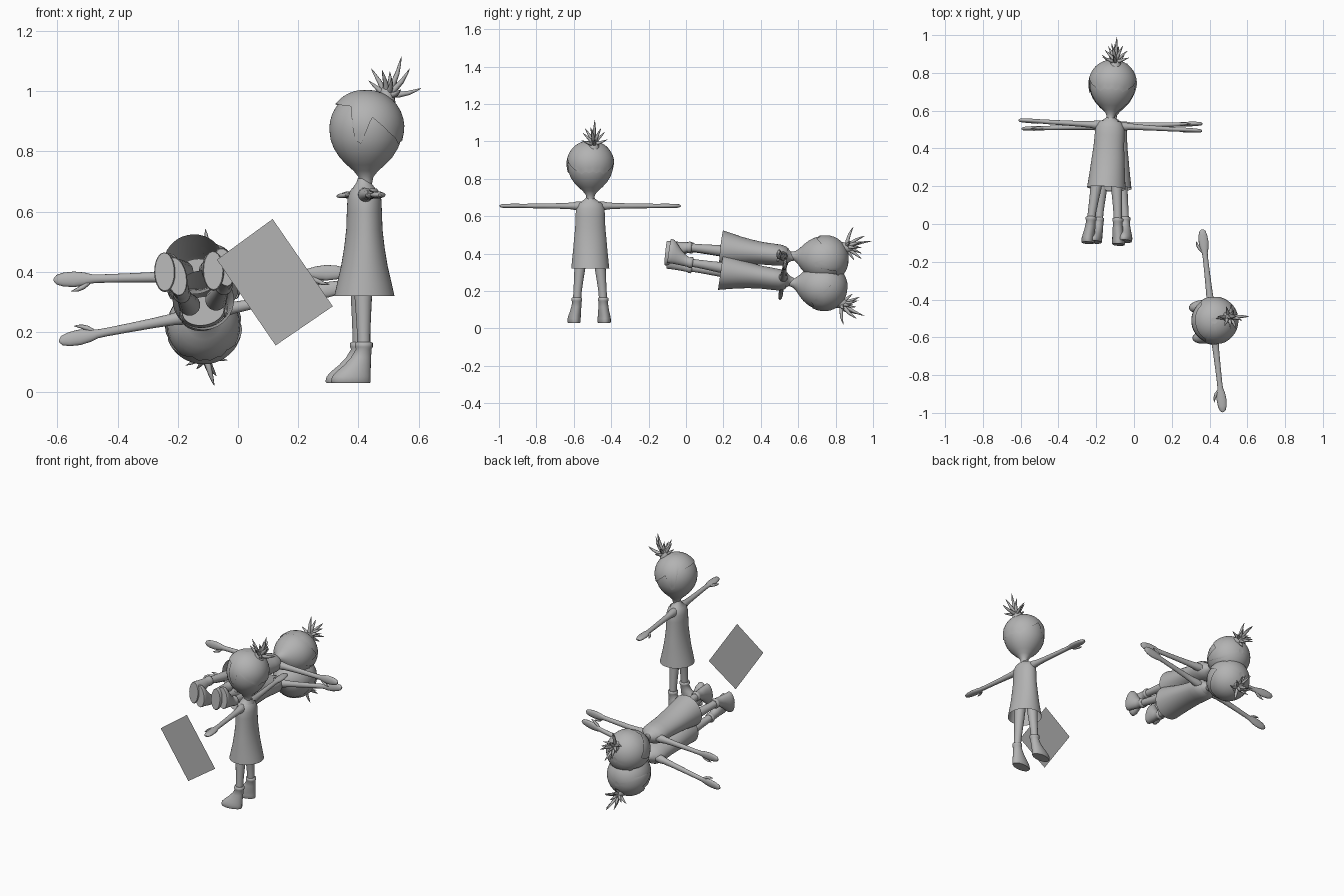
import bpy, bmesh, math
from mathutils import Vector, Matrix

if "Cube" in bpy.data.objects:
    bpy.data.objects.remove(bpy.data.objects["Cube"])

grey = bpy.data.materials.new("plain_grey")
grey.diffuse_color = (0.45, 0.45, 0.45, 1)
grey.use_nodes = True
grey.node_tree.nodes["Principled BSDF"].inputs["Base Color"].default_value = grey.diffuse_color


def make_mesh(name, rings, cap_start=True, cap_end=True):
    """Skin a list of equal-length point rings into one smooth surface."""
    bm = bmesh.new()
    rows = [[bm.verts.new(p) for p in ring] for ring in rings]
    n = len(rows[0])
    for a, b in zip(rows, rows[1:]):
        for i in range(n):
            j = (i + 1) % n
            bm.faces.new((a[i], a[j], b[j], b[i]))
    if cap_start:
        bm.faces.new(rows[0][::-1])
    if cap_end:
        bm.faces.new(rows[-1])
    bmesh.ops.recalc_face_normals(bm, faces=bm.faces)
    mesh = bpy.data.meshes.new(name)
    bm.to_mesh(mesh)
    bm.free()
    mesh.materials.append(grey)
    mesh.polygons.foreach_set("use_smooth", [len(p.vertices) == 4 for p in mesh.polygons])
    return mesh


def ring_z(cx, cy, z, rx, ry, n):
    return [(cx + rx * math.cos(2 * math.pi * i / n),
             cy + ry * math.sin(2 * math.pi * i / n), z) for i in range(n)]


def ring_x(x, cy, cz, ry, rz, n):
    return [(x, cy + ry * math.cos(2 * math.pi * i / n),
             cz + rz * math.sin(2 * math.pi * i / n)) for i in range(n)]


def lerp(table, t):
    for (a, va), (b, vb) in zip(table, table[1:]):
        if t <= b:
            return va + (vb - va) * max(0, (t - a) / (b - a))
    return table[-1][1]


def spike_rings(base, tip, r, bend):
    """Curved, tapering strand from base to tip."""
    base, tip = Vector(base), Vector(tip)
    q = (tip - base).to_track_quat('Z', 'Y')
    rings = []
    for t, s in ((0, .8), (.3, 1), (.6, .75), (.85, .4), (1, .06)):
        c = base.lerp(tip, t) + Vector(bend) * math.sin(math.pi * t)
        rings.append([c + q @ Vector((r * s * math.cos(a), r * s * math.sin(a), 0))
                      for a in (math.pi / 3 * k for k in range(6))])
    return rings


# The figure faces -y, is centred on its leg axis and has its soles at z = 0.03
parts = {}
HEAD_Y = .015
HEAD_LOW = [(.66, .026), (.69, .02), (.715, .025), (.735, .041), (.755, .064),
            (.78, .088), (.81, .107), (.84, .118), (.875, .122)]


def head_radius(z):
    if z > .875:
        return .122 * math.sqrt(max(0, 1 - ((z - .875) / .125) ** 2))
    return lerp(HEAD_LOW, z)


# Head with neck
zs = [z for z, _ in HEAD_LOW] + [.875 + .125 * math.sin(math.radians(a)) for a in range(12, 90, 11)] + [.9999]
parts["head"] = make_mesh("head", [ring_z(0, HEAD_Y, z, head_radius(z), head_radius(z), 32) for z in zs])

# Hair cap with a fringe, side locks and a jagged nape
HEM = [(0, .955), (58, .945), (66, .835), (76, .82), (93, .91), (120, .86),
       (150, .82), (162, .835), (170, .826), (180, .835)]
N = 96
rows = []
for k in range(11):
    row = []
    for i in range(N):
        deg = 360 * i / N
        hem = lerp(HEM, min(deg, 360 - deg))
        z = hem + (.9995 - hem) * math.sin(k / 10 * math.pi / 2)
        r = head_radius(z) + .006
        a = math.radians(deg)
        row.append((r * math.sin(a), HEAD_Y - r * math.cos(a), z + .004))
    rows.append(row)
parts["hair_cap"] = make_mesh("hair_cap", rows, cap_start=False)

# Topknot tie and spiky strands
knot = Vector((-.01, .085, .985))
parts["topknot_tie"] = make_mesh("topknot_tie", [
    ring_z(knot.x, knot.y, z, r, r, 12)
    for z, r in ((.96, .03), (.985, .028), (1.0, .022), (1.02, .012))])
TIPS = [(0, .05, .13), (.01, .115, .025), (.025, .075, .09), (-.01, -.05, .09),
        (0, -.06, .05), (-.06, 0, .065), (.06, .01, .06), (-.035, .04, .085),
        (.045, -.02, .085), (-.07, .03, .025), (.07, .04, .02), (.01, .01, .08)]
for i, tip in enumerate(TIPS):
    name = f"hair_strand_{i + 1}"
    parts[name] = make_mesh(name, spike_rings(knot, knot + Vector(tip), .011,
                                              (-tip[0] * .15, .006, -.006)))

# Upper chest and sleeveless dress, open at the hem
parts["chest"] = make_mesh("chest", [
    ring_z(0, .008, z, rx, ry, 28) for z, rx, ry in
    ((.58, .07, .048), (.63, .074, .05), (.66, .068, .045), (.68, .045, .036), (.695, .025, .025), (.71, .02, .02))])
parts["dress"] = make_mesh("dress", [
    ring_z(0, .01, z, rx, ry, 36) for z, rx, ry in
    ((.32, .102, .1), (.36, .098, .091), (.42, .092, .077), (.48, .087, .067),
     (.54, .081, .06), (.6, .079, .058), (.64, .077, .056), (.665, .067, .049), (.677, .052, .041))],
    cap_start=False, cap_end=False)

# Limbs, mirrored
for side, s in (("left", 1), ("right", -1)):
    arm = [(.045, .024, .024), (.075, .024, .023), (.1, .02, .018), (.16, .017, .015),
           (.25, .015, .013), (.33, .014, .012), (.36, .015, .011), (.385, .022, .012),
           (.42, .026, .012), (.455, .023, .011), (.478, .016, .009), (.487, .005, .004)]
    parts[side + "_arm"] = make_mesh(side + "_arm", [
        ring_x(s * x, .006, .655, ry, rz, 16) for x, ry, rz in arm])
    parts[side + "_thumb"] = make_mesh(side + "_thumb", spike_rings(
        (s * .37, -.006, .654), (s * .43, -.034, .65), .009, (0, -.006, 0)))
    parts[side + "_leg"] = make_mesh(side + "_leg", [
        ring_z(s * x, 0, z, r, r, 16) for x, z, r in
        ((.045, .44, .036), (.054, .33, .03), (.062, .25, .025), (.068, .19, .022), (.071, .13, .022))])
    # Ankle boot: stacked ovals, toe pointing forward and slightly outward
    boot = [(.071, .166, .022, -.025, .025), (.071, .163, .029, -.03, .03),
            (.071, .15, .029, -.03, .03), (.071, .143, .025, -.026, .026),
            (.073, .115, .027, -.043, .024), (.076, .09, .03, -.066, .023),
            (.079, .07, .033, -.09, .022), (.081, .052, .035, -.107, .022),
            (.081, .035, .035, -.111, .022), (.081, .03, .032, -.107, .02)]
    parts[side + "_boot"] = make_mesh(side + "_boot", [
        ring_z(s * x, (y0 + y1) / 2, z, rx, (y1 - y0) / 2, 20) for x, z, rx, y0, y1 in boot])


def rot(deg, axis):
    return Matrix.Rotation(math.radians(deg), 4, axis)


def axes(x, y, z):
    return Matrix((x, y, z)).transposed().to_4x4()


# Three copies: one upright, one lying face down, one beneath it face up
face_down = axes((-1, 0, 0), (0, 0, 1), (0, 1, 0))
face_up = axes((1, 0, 0), (0, 0, -1), (0, 1, 0))
PLACES = {
    "standing": Matrix.Translation((.41, -.513, .03)) @ rot(-83.5, 'Z'),
    "lying_upper": Matrix.Translation((-.164, -.1, .445)) @ rot(-3.5, 'Z') @ rot(-6, 'X') @ rot(-1.5, 'Y') @ face_down,
    "lying_lower": Matrix.Translation((-.117, -.1, .357)) @ rot(-8.3, 'X') @ rot(-11, 'Y') @ face_up,
}
for place, matrix in PLACES.items():
    for name, mesh in parts.items():
        ob = bpy.data.objects.new(f"{place}_{name}", mesh)
        bpy.context.collection.objects.link(ob)
        ob.matrix_world = matrix @ Matrix.Translation((0, 0, -.03))

# Upright tilted panel
panel = bpy.data.meshes.new("panel")
panel.from_pydata([(-.07, -.68, .44), (.125, -.68, .155), (.315, -.68, .285), (.115, -.68, .575)],
                  [], [(0, 1, 2, 3)])
panel.materials.append(grey)
bpy.context.collection.objects.link(bpy.data.objects.new("panel", panel))
